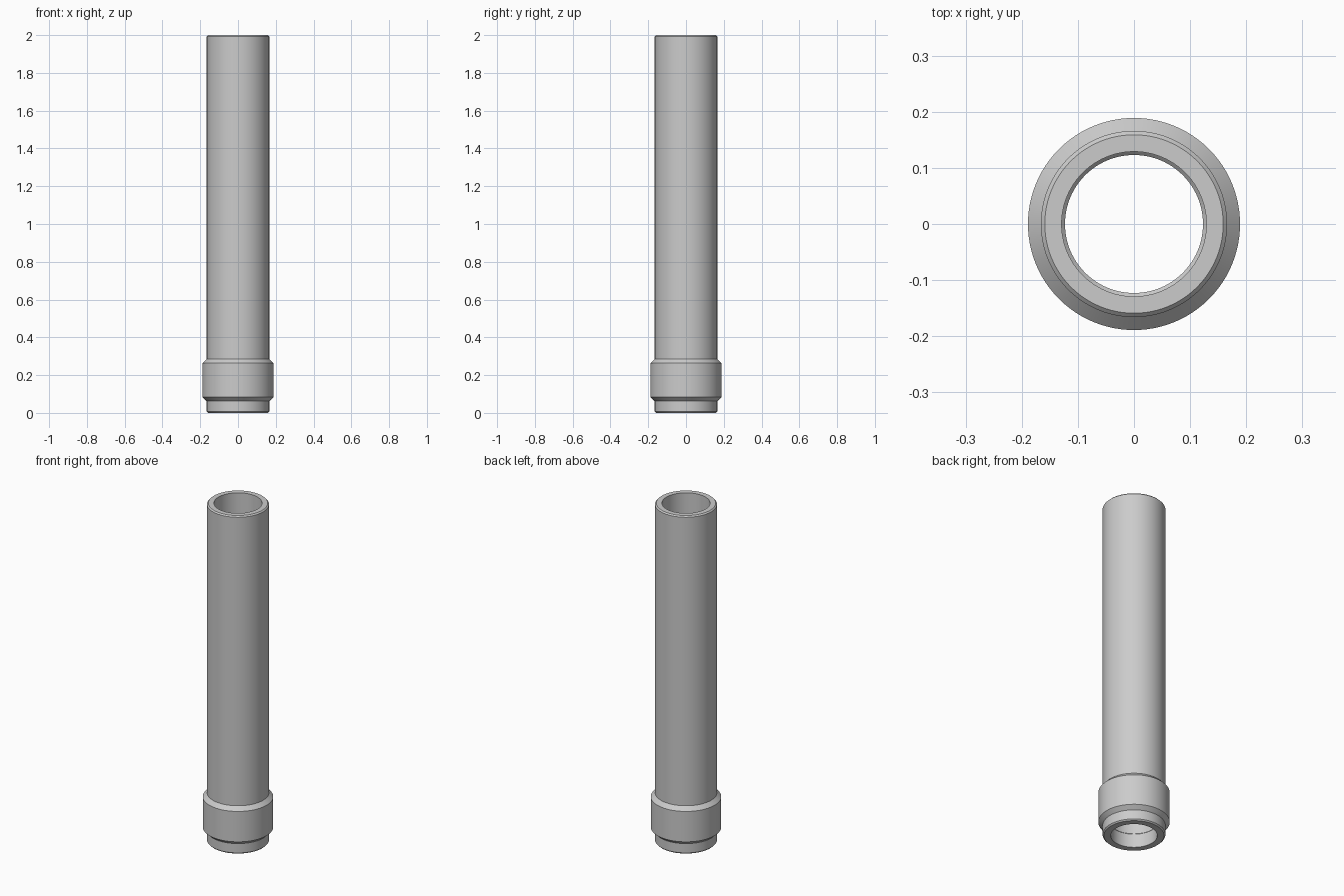
import bpy, bmesh, math

cube = bpy.data.objects.get("Cube")
if cube:
    bpy.data.objects.remove(cube, do_unlink=True)

# Plain grey material
grey = bpy.data.materials.new("light_grey")
grey.use_nodes = True
colour = (0.6, 0.6, 0.6, 1)
grey.diffuse_color = colour
grey.node_tree.nodes["Principled BSDF"].inputs["Base Color"].default_value = colour


def lathe(name, profile, steps=96):
    """Spin a closed (radius, height) profile around z."""
    bm = bmesh.new()
    verts = [bm.verts.new((r, 0, z)) for r, z in profile]
    edges = [bm.edges.new((a, b)) for a, b in zip(verts, verts[1:] + verts[:1])]
    bmesh.ops.spin(bm, geom=verts + edges, cent=(0, 0, 0), axis=(0, 0, 1),
                   angle=math.tau, steps=steps, use_merge=True)
    bmesh.ops.remove_doubles(bm, verts=bm.verts, dist=0.0001)
    bmesh.ops.recalc_face_normals(bm, faces=bm.faces)
    mesh = bpy.data.meshes.new(name)
    bm.to_mesh(mesh)
    bm.free()
    mesh.materials.append(grey)
    obj = bpy.data.objects.new(name, mesh)
    bpy.context.collection.objects.link(obj)
    bpy.ops.object.select_all(action="DESELECT")
    obj.select_set(True)
    bpy.context.view_layer.objects.active = obj
    bpy.ops.object.shade_smooth_by_angle(angle=math.radians(25))
    return obj


R, COLLAR, BORE, LIP = 0.166, 0.189, 0.129, 0.123
BEVEL = 0.007

# Hollow tube with a raised collar, bevelled ends and a narrow lip in the bore
lathe("collared_tube", [
    (LIP, 0), (R - BEVEL, 0), (R, BEVEL),                     # foot
    (R, 0.062), (COLLAR, 0.083),                              # collar underside
    (COLLAR, 0.263), (R, 0.286),                              # collar shoulder
    (R, 2 - BEVEL), (R - BEVEL, 2),                           # top rim
    (BORE, 2), (BORE, 0.086), (LIP, 0.08),                    # bore and lip
])
